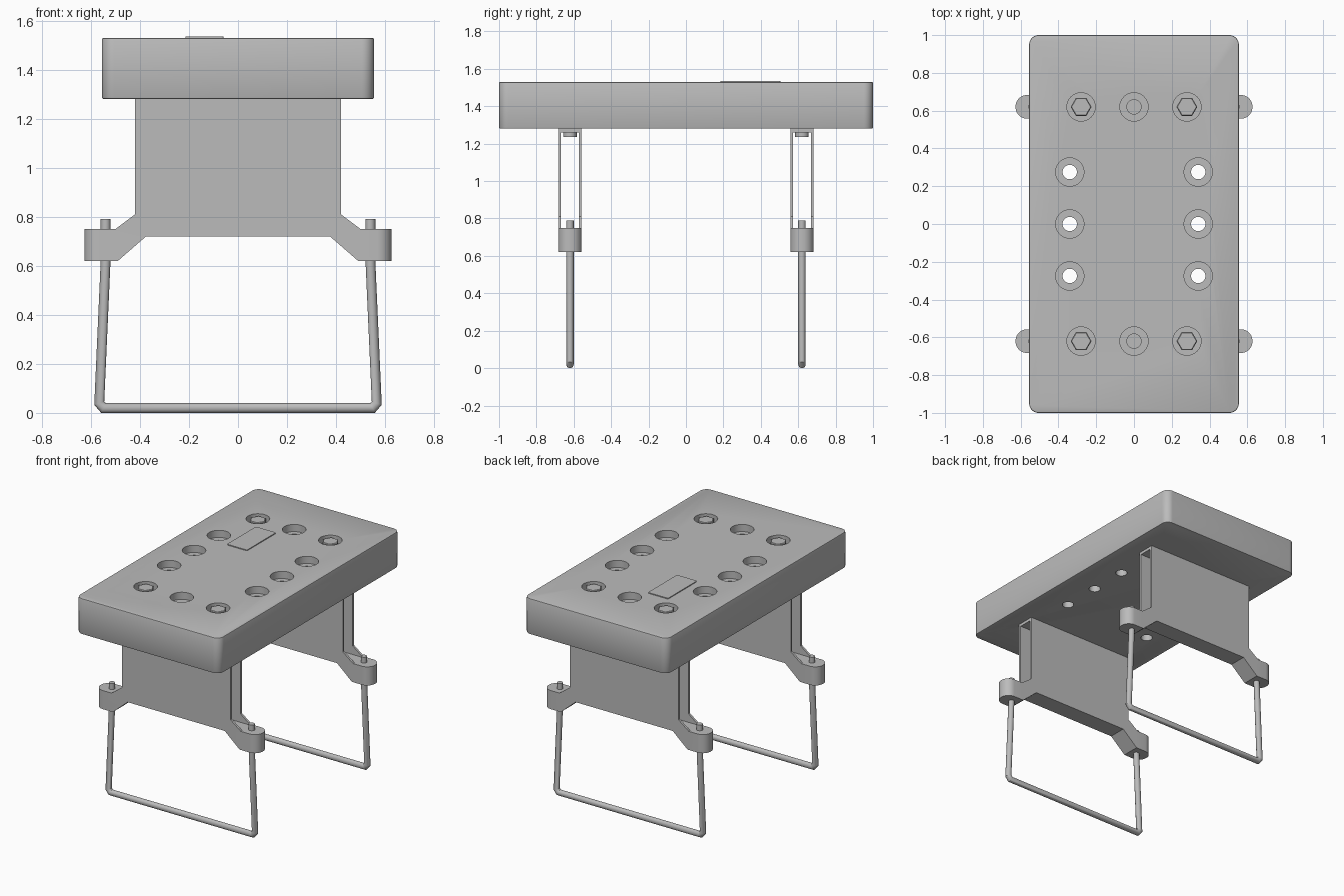
import bpy
import bmesh
import math
from mathutils import Vector

cube = bpy.data.objects.get("Cube")
if cube:
    bpy.data.objects.remove(cube, do_unlink=True)

steel = bpy.data.materials.new("light grey steel")
steel.use_nodes = True
GREY = (0.5, 0.5, 0.5, 1)
steel.diffuse_color = GREY
steel.node_tree.nodes["Principled BSDF"].inputs["Base Color"].default_value = GREY

TOP, UNDER = 1.53, 1.28        # table block heights
BRACKET_Y = 0.62


def finish(bm, name):
    bmesh.ops.recalc_face_normals(bm, faces=bm.faces)
    mesh = bpy.data.meshes.new(name)
    bm.to_mesh(mesh)
    bm.free()
    mesh.materials.append(steel)
    ob = bpy.data.objects.new(name, mesh)
    bpy.context.collection.objects.link(ob)
    return ob


def smooth(ob, angle=30):
    bpy.ops.object.select_all(action='DESELECT')
    bpy.context.view_layer.objects.active = ob
    ob.select_set(True)
    bpy.ops.object.shade_smooth_by_angle(angle=math.radians(angle))


def add_box(bm, x, y, z):
    """Box from three (low, high) ranges."""
    verts = bmesh.ops.create_cube(bm, size=1)["verts"]
    for v in verts:
        for i, (lo, hi) in enumerate((x, y, z)):
            v.co[i] = (lo + hi) / 2 + v.co[i] * (hi - lo)
    return verts


def add_lathe(bm, x, y, profile, sides=32):
    """Stack of (radius, z) rings around a vertical axis, capped at both ends."""
    rings = []
    for r, z in profile:
        rings.append([bm.verts.new((x + r * math.cos(2 * math.pi * i / sides),
                                    y + r * math.sin(2 * math.pi * i / sides), z))
                      for i in range(sides)])
    for a, b in zip(rings, rings[1:]):
        for i in range(sides):
            j = (i + 1) % sides
            bm.faces.new((a[i], a[j], b[j], b[i]))
    bm.faces.new(rings[0][::-1])
    bm.faces.new(rings[-1])


def cut(ob, cutter):
    cutter.hide_render = True
    mod = ob.modifiers.new("cut", 'BOOLEAN')
    mod.operation = 'DIFFERENCE'
    mod.solver = 'EXACT'
    mod.object = cutter
    bpy.context.view_layer.objects.active = ob
    bpy.ops.object.modifier_apply(modifier=mod.name)
    bpy.data.objects.remove(cutter, do_unlink=True)


# Table block: rounded corners, eased rims
bm = bmesh.new()
add_box(bm, (-0.555, 0.555), (-1, 1), (UNDER, TOP))
upright = [e for e in bm.edges if abs(e.verts[0].co.z - e.verts[1].co.z) > 0.1]
bmesh.ops.bevel(bm, geom=upright, offset=0.05, segments=8, profile=0.5, affect='EDGES')
rims = [e for e in bm.edges if abs(e.verts[0].co.z - e.verts[1].co.z) < 0.01]
bmesh.ops.bevel(bm, geom=rims, offset=0.007, segments=2, profile=0.5, affect='EDGES')
block = finish(bm, "table_block")

# Counterbored holes through the block
bolt_spots = [(sx * 0.28, sy * BRACKET_Y) for sx in (-1, 1) for sy in (-1, 1)]
open_spots = [(sx * 0.34, y) for sx in (-1, 1) for y in (-0.275, 0, 0.275)]
open_spots += [(0, -BRACKET_Y), (0, BRACKET_Y)]
bm = bmesh.new()
for x, y in bolt_spots + open_spots:
    add_lathe(bm, x, y, [(0.038, UNDER - 0.1), (0.038, TOP - 0.05),
                         (0.075, TOP - 0.05), (0.075, TOP + 0.1)])
cut(block, finish(bm, "hole_cutter"))
smooth(block)

# Thin label plate on the top
bm = bmesh.new()
add_box(bm, (-0.215, -0.06), (0.185, 0.505), (TOP - 0.002, TOP + 0.006))
corners = [e for e in bm.edges if abs(e.verts[0].co.z - e.verts[1].co.z) > 0.005]
bmesh.ops.bevel(bm, geom=corners, offset=0.008, segments=3, profile=0.5, affect='EDGES')
finish(bm, "label_plate")

# Hex bolts with shanks reaching through the bracket web
for x, y in bolt_spots:
    bm = bmesh.new()
    add_lathe(bm, x, y, [(0.055, TOP - 0.05), (0.055, TOP - 0.01),
                         (0.05, TOP - 0.005)], sides=6)
    add_lathe(bm, x, y, [(0.036, 1.235), (0.036, TOP - 0.04)], sides=24)
    smooth(finish(bm, "hex_bolt"))

# Brackets and foot loops, front and back
half = [(0.42, UNDER), (0.42, 0.81), (0.5, 0.75), (0.627, 0.75),
        (0.627, 0.62), (0.49, 0.62), (0.375, 0.72)]
outline = half + [(-x, z) for x, z in reversed(half)]
leg = [(0.54, 0.79), (0.54, 0.62), (0.566, 0.04), (0.549, 0.02)]
rod = leg + [(-x, z) for x, z in reversed(leg)]

for side, yc in (("front", -BRACKET_Y), ("back", BRACKET_Y)):
    # Channel-shaped bracket with rounded arm ends
    w = 0.0625
    bm = bmesh.new()
    face = bm.faces.new([bm.verts.new((x, yc - w, z)) for x, z in outline])
    new = bmesh.ops.extrude_face_region(bm, geom=[face])["geom"]
    bmesh.ops.translate(bm, vec=(0, 2 * w, 0),
                        verts=[g for g in new if isinstance(g, bmesh.types.BMVert)])
    ends = [e for e in bm.edges if all(abs(v.co.x) > 0.62 for v in e.verts)
            and abs(e.verts[0].co.z - e.verts[1].co.z) > 0.1]
    bmesh.ops.bevel(bm, geom=ends, offset=0.06, segments=8, profile=0.5, affect='EDGES')
    bracket = finish(bm, side + "_bracket")
    bm = bmesh.new()
    add_box(bm, (-0.8, 0.8), (yc - 0.047, yc + 0.047), (0.7501, 1.26))
    cut(bracket, finish(bm, "channel_cutter"))
    smooth(bracket)

    # Bent rod loop, mitred at each bend
    sides, radius = 16, 0.02
    pts = [Vector((x, 0, z)) for x, z in rod]
    bm = bmesh.new()
    rings = []
    for i, p in enumerate(pts):
        a = (p - pts[i - 1]).normalized() if i else (pts[1] - p).normalized()
        b = (pts[i + 1] - p).normalized() if i < len(pts) - 1 else a
        tangent = (a + b).normalized()
        across = Vector((-tangent.z, 0, tangent.x)) / tangent.dot(a)
        ring = []
        for k in range(sides):
            t = 2 * math.pi * k / sides
            co = p + across * radius * math.cos(t) + Vector((0, radius * math.sin(t), 0))
            ring.append(bm.verts.new(co + Vector((0, yc, 0))))
        rings.append(ring)
    for r, s in zip(rings, rings[1:]):
        for k in range(sides):
            j = (k + 1) % sides
            bm.faces.new((r[k], r[j], s[j], s[k]))
    bm.faces.new(rings[0])
    bm.faces.new(rings[-1])
    smooth(finish(bm, side + "_rod_loop"))
